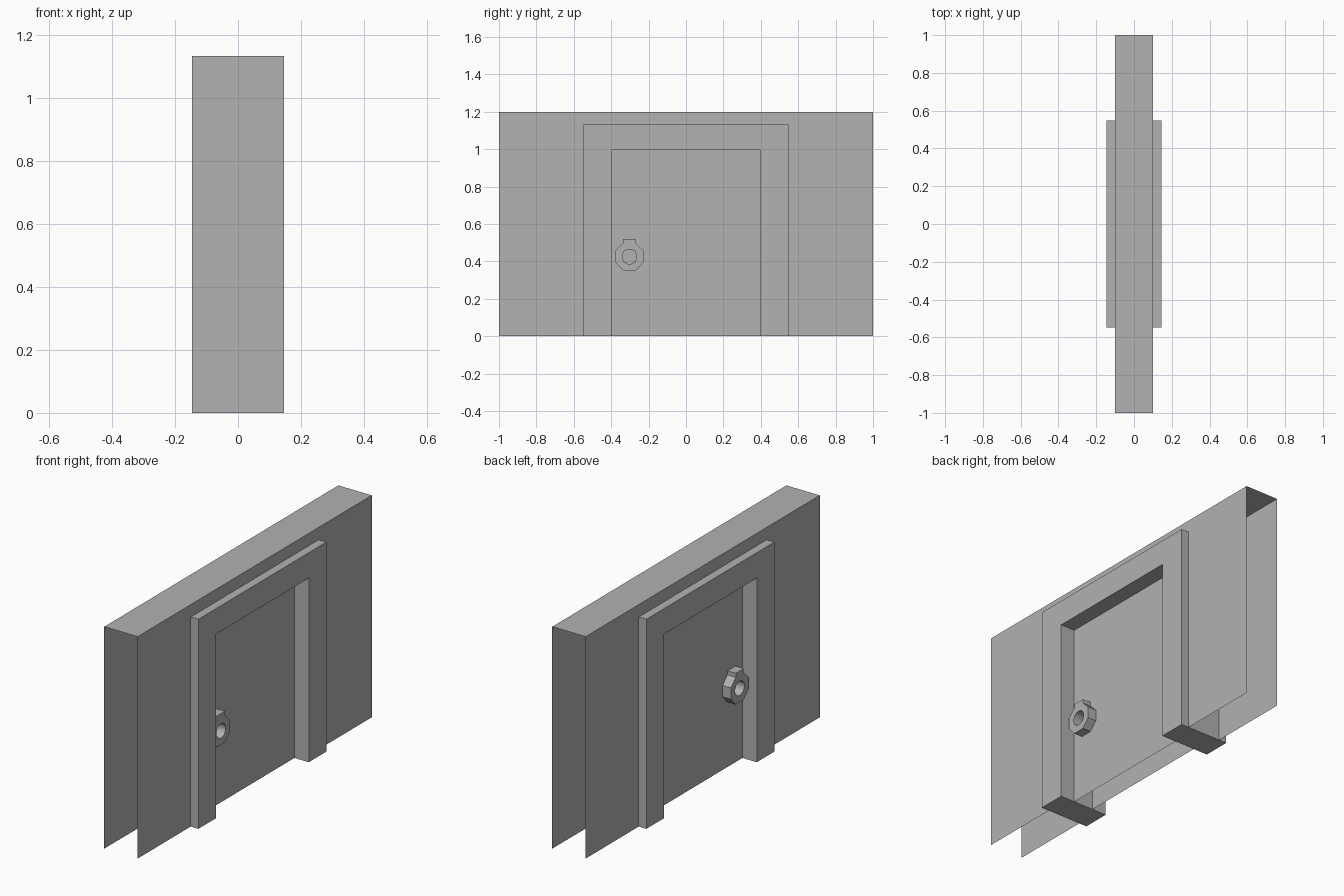
import bpy, bmesh, math

cube = bpy.data.objects.get("Cube")
if cube:
    bpy.data.objects.remove(cube, do_unlink=True)

# One plain grey for everything
grey = bpy.data.materials.new("plain grey")
grey.use_nodes = True
colour = (0.445, 0.445, 0.445, 1)
grey.diffuse_color = colour
grey.node_tree.nodes["Principled BSDF"].inputs["Base Color"].default_value = colour

LENGTH, HEIGHT, WALL_X = 1.0, 1.2, 0.1
FRAME_Y, FRAME_Z, FRAME_X = 0.547, 1.133, 0.146
DOOR_Y, DOOR_Z, DOOR_X = 0.396, 0.995, 0.06
HANDLE_X = 0.11


def finish(name, bm):
    mesh = bpy.data.meshes.new(name)
    bm.to_mesh(mesh)
    bm.free()
    mesh.materials.append(grey)
    obj = bpy.data.objects.new(name, mesh)
    bpy.context.collection.objects.link(obj)
    return obj


def arch(y_out, z_out, y_in, z_in):
    """Upside-down U outline, counter-clockwise seen from +x."""
    return [(-y_out, 0), (-y_in, 0), (-y_in, z_in), (y_in, z_in),
            (y_in, 0), (y_out, 0), (y_out, z_out), (-y_out, z_out)]


def sheet(bm, outline, x):
    """Flat face at x that faces away from the middle."""
    points = outline if x > 0 else outline[::-1]
    return bm.faces.new([bm.verts.new((x, y, z)) for y, z in points])


def extrude_x(bm, faces, depth):
    result = bmesh.ops.extrude_face_region(bm, geom=faces, use_keep_orig=True)
    moved = [v for v in result["geom"] if isinstance(v, bmesh.types.BMVert)]
    bmesh.ops.translate(bm, verts=moved, vec=(depth, 0, 0))
    bmesh.ops.recalc_face_normals(bm, faces=bm.faces[:])


# Hollow wall: two side sheets and a top, open at the ends and underneath
bm = bmesh.new()
cut_y, cut_z = (FRAME_Y + DOOR_Y) / 2, (FRAME_Z + DOOR_Z) / 2
for x in (-WALL_X, WALL_X):
    sheet(bm, arch(LENGTH, HEIGHT, cut_y, cut_z), x)
corners = [(-1, -1), (1, -1), (1, 1), (-1, 1)]
bm.faces.new([bm.verts.new((i * WALL_X, j * LENGTH, HEIGHT)) for i, j in corners])
bmesh.ops.remove_doubles(bm, verts=bm.verts[:], dist=0.0001)
finish("wall", bm)

# Solid door frame through the wall
bm = bmesh.new()
face = sheet(bm, arch(FRAME_Y, FRAME_Z, DOOR_Y, DOOR_Z), -FRAME_X)
extrude_x(bm, [face], 2 * FRAME_X)
finish("door_frame", bm)

# Recessed door panel and handle on each side
door = [(-DOOR_Y, 0), (DOOR_Y, 0), (DOOR_Y, DOOR_Z), (-DOOR_Y, DOOR_Z)]
half = [(0.034, -0.075), (0.075, -0.031), (0.075, 0.031), (0.034, 0.072), (0.034, 0.094)]
handle = half + [(-y, z) for y, z in reversed(half)]
hole = [(0.04 * math.cos(a), 0.04 * math.sin(a))
        for a in (math.tau * (i + 0.5) / 12 for i in range(12))]

for label, side in (("left", 1), ("right", -1)):
    bm = bmesh.new()
    sheet(bm, door, side * DOOR_X)
    finish(label + "_door_panel", bm)

    bm = bmesh.new()
    for loop in (handle, hole):
        verts = [bm.verts.new((side * DOOR_X, y - 0.302, z + 0.426)) for y, z in loop]
        for a, b in zip(verts, verts[1:] + verts[:1]):
            bm.edges.new((a, b))
    bmesh.ops.triangle_fill(bm, use_beauty=True, edges=bm.edges[:])
    extrude_x(bm, bm.faces[:], side * (HANDLE_X - DOOR_X))
    obj = finish(label + "_handle", bm)
    bpy.ops.object.select_all(action="DESELECT")
    obj.select_set(True)
    bpy.context.view_layer.objects.active = obj
    bpy.ops.object.shade_smooth_by_angle(angle=math.radians(35))
